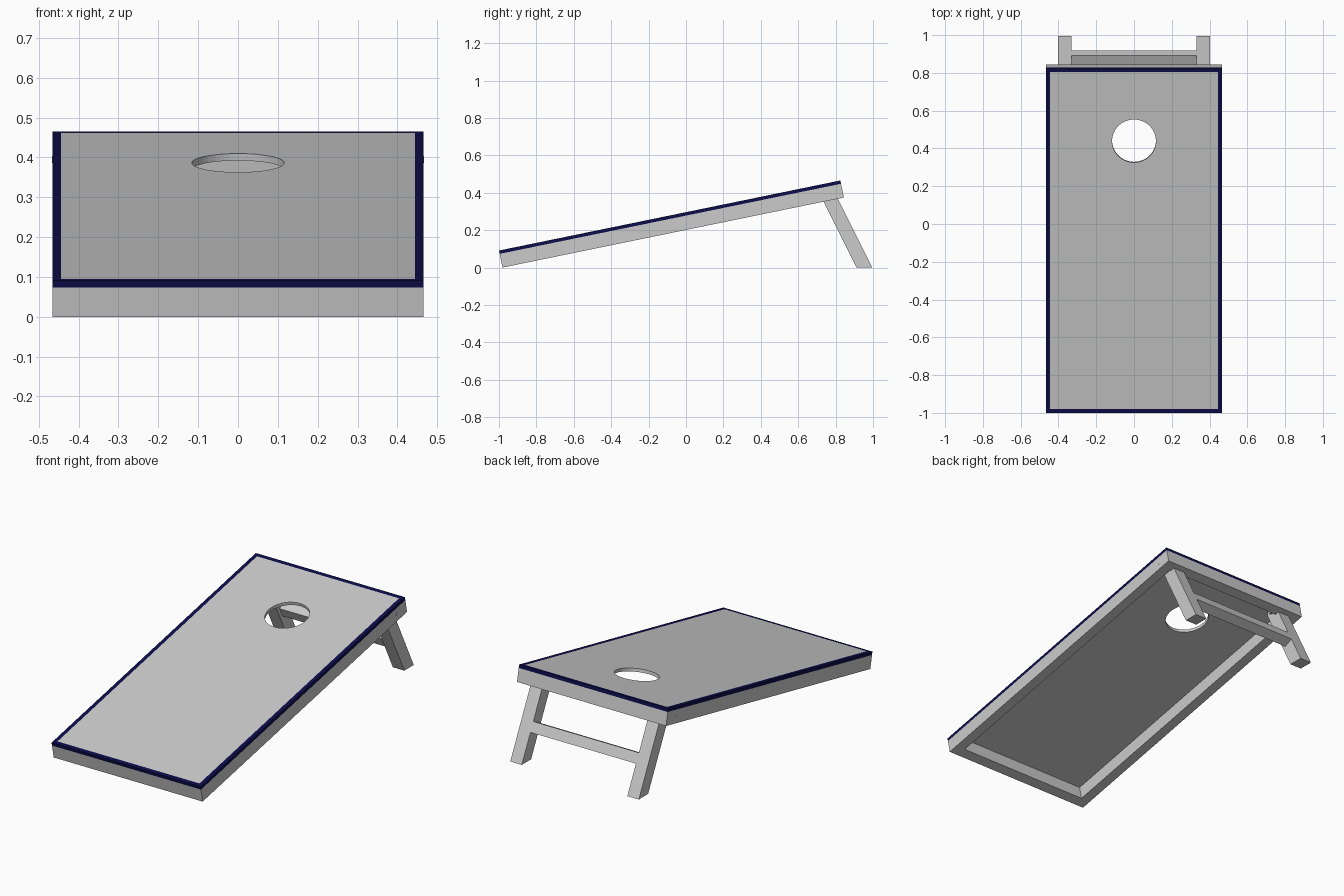
import bpy, bmesh
from math import radians, sin, cos, pi
from mathutils import Matrix, Vector

if "Cube" in bpy.data.objects:
    bpy.data.objects.remove(bpy.data.objects["Cube"])

W, L = 0.466, 1.863            # half width and length of the board
FRAME_H, DECK_T = 0.075, 0.018
WALL, TRIM = 0.058, 0.022
TILT = Matrix.Translation((0, -0.981, 0)) @ Matrix.Rotation(radians(11.6), 4, 'X')

navy = bpy.data.materials.new("navy")
navy.diffuse_color = (0.004, 0.004, 0.07, 1)
navy.use_nodes = True
navy.node_tree.nodes["Principled BSDF"].inputs["Base Color"].default_value = navy.diffuse_color


def finish(name, bm, matrix=Matrix(), mat=None):
    bmesh.ops.transform(bm, matrix=matrix, verts=bm.verts)
    bmesh.ops.recalc_face_normals(bm, faces=bm.faces)
    me = bpy.data.meshes.new(name)
    bm.to_mesh(me)
    bm.free()
    ob = bpy.data.objects.new(name, me)
    bpy.context.collection.objects.link(ob)
    if mat:
        me.materials.append(mat)
    return ob


def box(name, lo, hi, matrix=TILT, mat=None):
    lo, hi = Vector(lo), Vector(hi)
    bm = bmesh.new()
    bmesh.ops.create_cube(bm, size=1, matrix=Matrix.Translation((lo + hi) / 2)
                          @ Matrix.Diagonal((*(hi - lo), 1)))
    return finish(name, bm, matrix, mat)


def cylinder(name, radius, depth, matrix, segments):
    bm = bmesh.new()
    bmesh.ops.create_cone(bm, cap_ends=True, segments=segments, radius1=radius,
                          radius2=radius, depth=depth)
    return finish(name, bm, matrix)


def prism(name, profile, x0, x1):
    bm = bmesh.new()
    face = bm.faces.new([bm.verts.new((x0, y, z)) for y, z in profile])
    ext = bmesh.ops.extrude_face_region(bm, geom=[face])["geom"]
    bmesh.ops.translate(bm, vec=(x1 - x0, 0, 0),
                        verts=[g for g in ext if isinstance(g, bmesh.types.BMVert)])
    return finish(name, bm)


def ring(name, wall, z0, z1, mat=None):
    # two long sides and two ends fitted between them
    for side, s in (("left", -1), ("right", 1)):
        a, b = sorted((s * W, s * (W - wall)))
        box(f"{side}_{name}", (a, 0, z0), (b, L, z1), mat=mat)
    for end, y in (("front", 0), ("back", L - wall)):
        box(f"{end}_{name}", (-W + wall, y, z0), (W - wall, y + wall, z1), mat=mat)


# frame and painted deck border
TOP = FRAME_H + DECK_T
ring("frame_board", WALL, 0, FRAME_H)
ring("deck_border", TRIM, FRAME_H, TOP, navy)

# deck panel with round hole
deck = box("deck_panel", (-W + TRIM, TRIM, FRAME_H), (W - TRIM, L - TRIM, TOP))
cutter = cylinder("hole_cutter", 0.116, 0.2,
                  TILT @ Matrix.Translation((0, 1.469, TOP)), 64)
cutter.hide_render = True
cutter.hide_set(True)
cut = deck.modifiers.new("hole", 'BOOLEAN')
cut.operation, cut.object, cut.solver = 'DIFFERENCE', cutter, 'EXACT'

# legs: flat foot, rounded top around the pivot bolt
LEAN = radians(26.6)
PY, PZ, R = 0.756, 0.395, 0.0375
foot_y, foot_w = PY + PZ * sin(LEAN) / cos(LEAN), R / cos(LEAN)
profile = [(foot_y - foot_w, 0), (foot_y + foot_w, 0)]
profile += [(PY + R * cos(LEAN + pi * i / 16), PZ + R * sin(LEAN + pi * i / 16))
            for i in range(17)]
for side, s in (("left", -1), ("right", 1)):
    prism(f"{side}_leg", profile, s * 0.33, s * 0.402)
    cylinder(f"{side}_pivot_bolt", 0.009, 0.15, Matrix.Translation((s * 0.392, PY, PZ))
             @ Matrix.Rotation(pi / 2, 4, 'Y'), 16)
    cylinder(f"{side}_bolt_nut", 0.016, 0.012, Matrix.Translation((s * 0.325, PY, PZ))
             @ Matrix.Rotation(pi / 2, 4, 'Y'), 6)

# cross bar flush with the back of the legs
bar = Matrix.Translation((0, PY, PZ)) @ Matrix.Rotation(LEAN, 4, 'X')
box("leg_cross_bar", (-0.33, R - 0.056, -0.288), (0.33, R, -0.23), bar)
